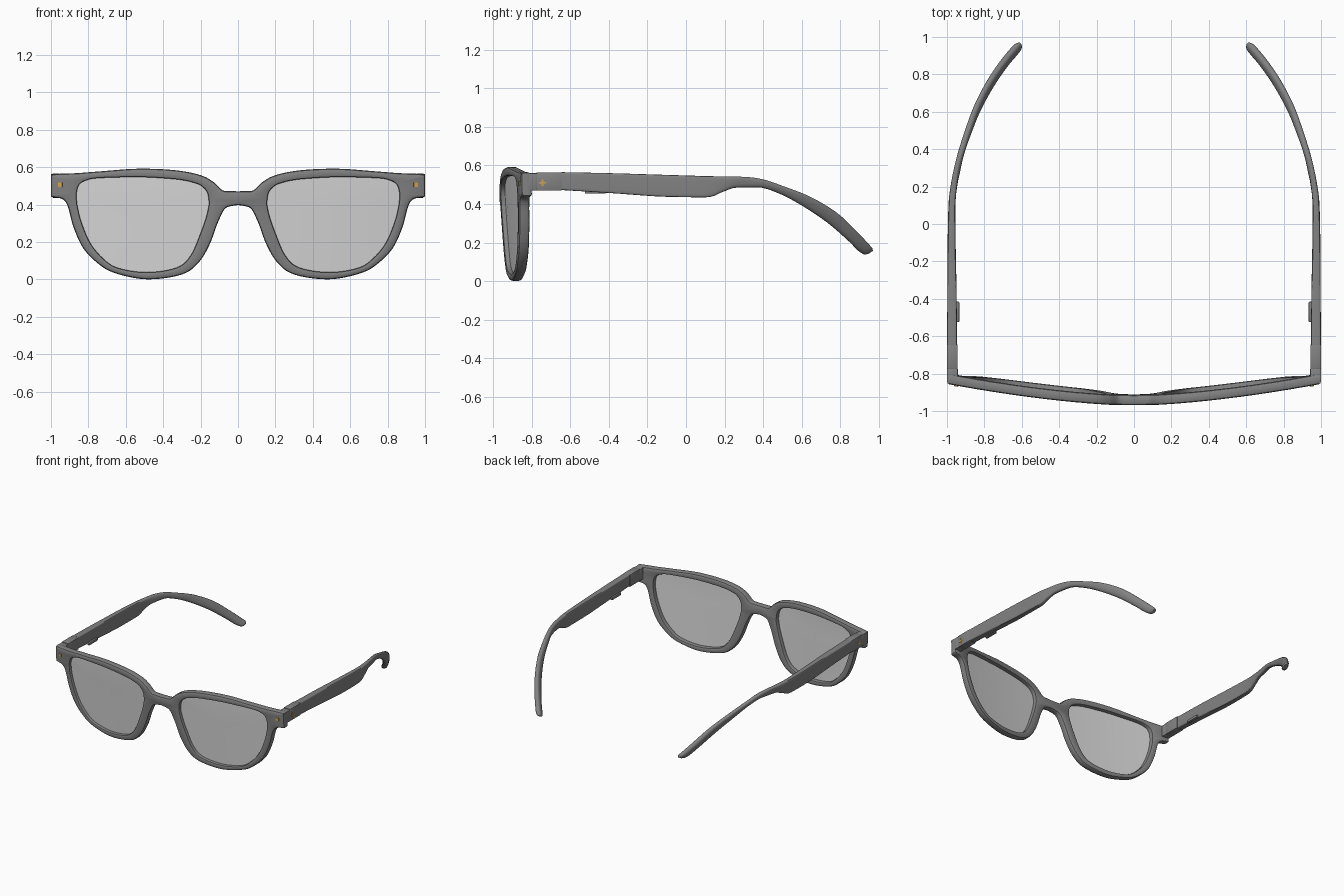
import bpy, bmesh, math

if "Cube" in bpy.data.objects:
    bpy.data.objects.remove(bpy.data.objects["Cube"])

def material(name, rgba):
    m = bpy.data.materials.new(name)
    m.diffuse_color = rgba
    m.use_nodes = True
    m.node_tree.nodes["Principled BSDF"].inputs["Base Color"].default_value = m.diffuse_color
    return m

FRAME = material("grey frame", (0.225, 0.225, 0.225, 1))
LENS = material("clear grey lens", (0.68, 0.68, 0.68, 0.6))
GOLD = material("gold pin", (0.62, 0.37, 0.08, 1))

def smooth(rows, steps):
    """Interpolate rows of numbers without overshoot, keeping crisp corners."""
    n = len(rows)
    def get(i):
        return rows[max(0, min(n - 1, i))]
    def slope(a, b, c):
        u, v = b - a, c - b
        if u * v <= 0:
            return 0
        return math.copysign(min(abs(u + v) / 2, 2 * abs(u), 2 * abs(v)), u)
    out = []
    for i in range(n - 1):
        for s in range(steps):
            t = s / steps
            row = []
            for a, b, c, d in zip(get(i - 1), get(i), get(i + 1), get(i + 2)):
                m0, m1 = slope(a, b, c), slope(b, c, d)
                row.append(b + (c - b) * (3 * t * t - 2 * t ** 3)
                           + m0 * (t ** 3 - 2 * t * t + t) + m1 * (t ** 3 - t * t))
            out.append(row)
    out.append(list(rows[-1]))
    return out

def finish(name, bm, mat, angle=35):
    """Turn a right-hand part into a mirrored object."""
    bmesh.ops.recalc_face_normals(bm, faces=bm.faces)
    me = bpy.data.meshes.new(name)
    bm.to_mesh(me)
    bm.free()
    me.materials.append(mat)
    ob = bpy.data.objects.new(name, me)
    bpy.context.collection.objects.link(ob)
    bpy.ops.object.select_all(action='DESELECT')
    ob.select_set(True)
    bpy.context.view_layer.objects.active = ob
    bpy.ops.object.shade_smooth_by_angle(angle=math.radians(angle))
    mir = ob.modifiers.new("mirror", 'MIRROR')
    mir.merge_threshold = 0.0005
    return ob

def box(name, centre, size, mat, bevel=0.0, turn=0.0):
    bm = bmesh.new()
    bmesh.ops.create_cube(bm, size=1)
    bmesh.ops.scale(bm, vec=size, verts=bm.verts)
    if bevel:
        bmesh.ops.bevel(bm, geom=bm.edges[:], offset=bevel, segments=2,
                        profile=0.5, affect='EDGES')
    c, s = math.cos(turn), math.sin(turn)
    for v in bm.verts:
        x, y, z = v.co
        v.co = (centre[0] + x * c - y * s, centre[1] + x * s + y * c, centre[2] + z)
    return finish(name, bm, mat)

def bend(x, z, d):
    """Wrap-around curve and slight backward tilt of the front."""
    x = max(x, 0)
    return (x, -0.971 + 0.116 * x ** 1.6 + 0.05 * max(0, 0.5 - z) + d, z)

# Paired outline points: outer x, z and lens opening x, z (right half, clockwise)
PAIRS = [
    (0, .471, .157, .43), (.07, .472, .165, .465), (.13, .52, .19, .495),
    (.2, .557, .23, .515), (.33, .583, .33, .535), (.52, .592, .54, .547),
    (.73, .578, .74, .542), (.86, .568, .81, .53), (1, .56, .85, .505),
    (1, .445, .863, .455), (.94, .43, .862, .42), (.91, .39, .856, .38),
    (.88, .28, .835, .30), (.83, .17, .79, .195), (.755, .09, .725, .115),
    (.66, .034, .645, .062), (.48, 0, .49, .038), (.30, .026, .33, .062),
    (.21, .09, .255, .125), (.15, .19, .203, .24), (.105, .31, .167, .345),
    (.06, .385, .158, .385), (0, .397, .155, .405)]
loop = smooth(PAIRS, 5)
outer = [(r[0], r[1]) for r in loop]
inner = [(r[2], r[3]) for r in loop]
N = len(loop)

def inset(pts, i, dist):
    x, z = pts[i]
    if x < 1e-6:                       # bridge centre line: move straight up or down
        return (0, z - dist if z > .43 else z + dist)
    (ax, az), (bx, bz) = pts[i - 1], pts[(i + 1) % N]
    tx, tz = bx - ax, bz - az
    k = dist / (math.hypot(tx, tz) or 1)
    return (x + tz * k, z - tx * k)

# Front frame: rounded section swept round each opening, joined at the bridge
T, R, r = 0.055, 0.014, 0.009
SECTION = [(outer, 0, R), (outer, .3 * R, .3 * R), (outer, R, 0),
           (inner, -r, 0), (inner, -.3 * r, .3 * r), (inner, 0, r),
           (inner, 0, T - r), (inner, -.3 * r, T - .3 * r), (inner, -r, T),
           (outer, R, T), (outer, .3 * R, T - .3 * R), (outer, 0, T - R)]
bm = bmesh.new()
rings = [[bm.verts.new(bend(*inset(pts, i, off), d)) for pts, off, d in SECTION]
         for i in range(N)]
for i in range(N):
    a, b = rings[i], rings[(i + 1) % N]
    for j in range(12):
        k = (j + 1) % 12
        quad = (a[j], a[k], b[k], b[j])
        if max(v.co.x for v in quad) > 1e-5:   # leave the bridge centre open
            bm.faces.new(quad)
finish("front_frame", bm, FRAME)

# Lenses: thin curved sheets seated in the openings
bm = bmesh.new()
CX, CZ = 0.51, 0.31
rings = [[bm.verts.new(bend(CX + (x - CX) * f, CZ + (z - CZ) * f, 0.024))
          for x, z in inner] for f in (1.01, 0.7, 0.35)]
centre = bm.verts.new(bend(CX, CZ, 0.024))
for i in range(N):
    k = (i + 1) % N
    for a, b in zip(rings, rings[1:]):
        bm.faces.new((a[i], a[k], b[k], b[i]))
    bm.faces.new((rings[-1][i], rings[-1][k], centre))
finish("lenses", bm, LENS)

# Temple arms: top y, z; bottom y, z; centre x, thickness, squareness
ARM = [(-.647, .565, -.647, .472, .973, .053, 9), (-.4, .56, -.4, .457, .973, .05, 9),
       (-.1, .551, -.1, .437, .975, .043, 8), (.1, .545, .1, .434, .973, .038, 6),
       (.2, .543, .19, .462, .964, .035, 4), (.3, .541, .26, .484, .948, .034, 3),
       (.39, .53, .37, .486, .924, .035, 2.6), (.52, .487, .48, .455, .884, .036, 2.4),
       (.65, .435, .6, .392, .835, .039, 2.4), (.78, .357, .73, .305, .765, .044, 2.4),
       (.88, .264, .835, .215, .695, .048, 2.4), (.95, .19, .905, .148, .637, .049, 2.4),
       (.966, .172, .925, .138, .622, .044, 2.4), (.97, .157, .945, .14, .615, .025, 2.2)]
bm = bmesh.new()
rings = []
for yt, zt, yb, zb, xc, th, sq in smooth(ARM, 5):
    ring = []
    for j in range(20):
        a = 2 * math.pi * (j + .5) / 20
        c, s = math.cos(a), math.sin(a)
        u = math.copysign(abs(c) ** (2 / sq), c)
        t = (1 + math.copysign(abs(s) ** (2 / sq), s)) / 2
        ring.append(bm.verts.new((xc + u * th / 2, yb + (yt - yb) * t, zb + (zt - zb) * t)))
    rings.append(ring)
for a, b in zip(rings, rings[1:]):
    for j in range(20):
        k = (j + 1) % 20
        bm.faces.new((a[j], a[k], b[k], b[j]))
bm.faces.new(rings[0])
bm.faces.new(rings[-1])
finish("temple_arms", bm, FRAME)

# Corner blocks, hinge blocks and small inner pads
box("corner_blocks", (.971, -.808, .515), (.058, .070, .09), FRAME, .003)
box("hinge_blocks", (.971, -.710, .517), (.057, .129, .094), FRAME, .002)
box("inner_pads", (.944, -.47, .465), (.02, .11, .022), FRAME, .005)

# Gold pins on the front corners and small crosses on the hinge sides
box("front_pins", (.95, -.865, .506), (.022, .008, .022), GOLD, turn=.175)
box("side_pin_bars", (.9985, -.745, .51), (.005, .036, .009), GOLD)
box("side_pin_posts", (.9985, -.745, .51), (.005, .009, .036), GOLD)
